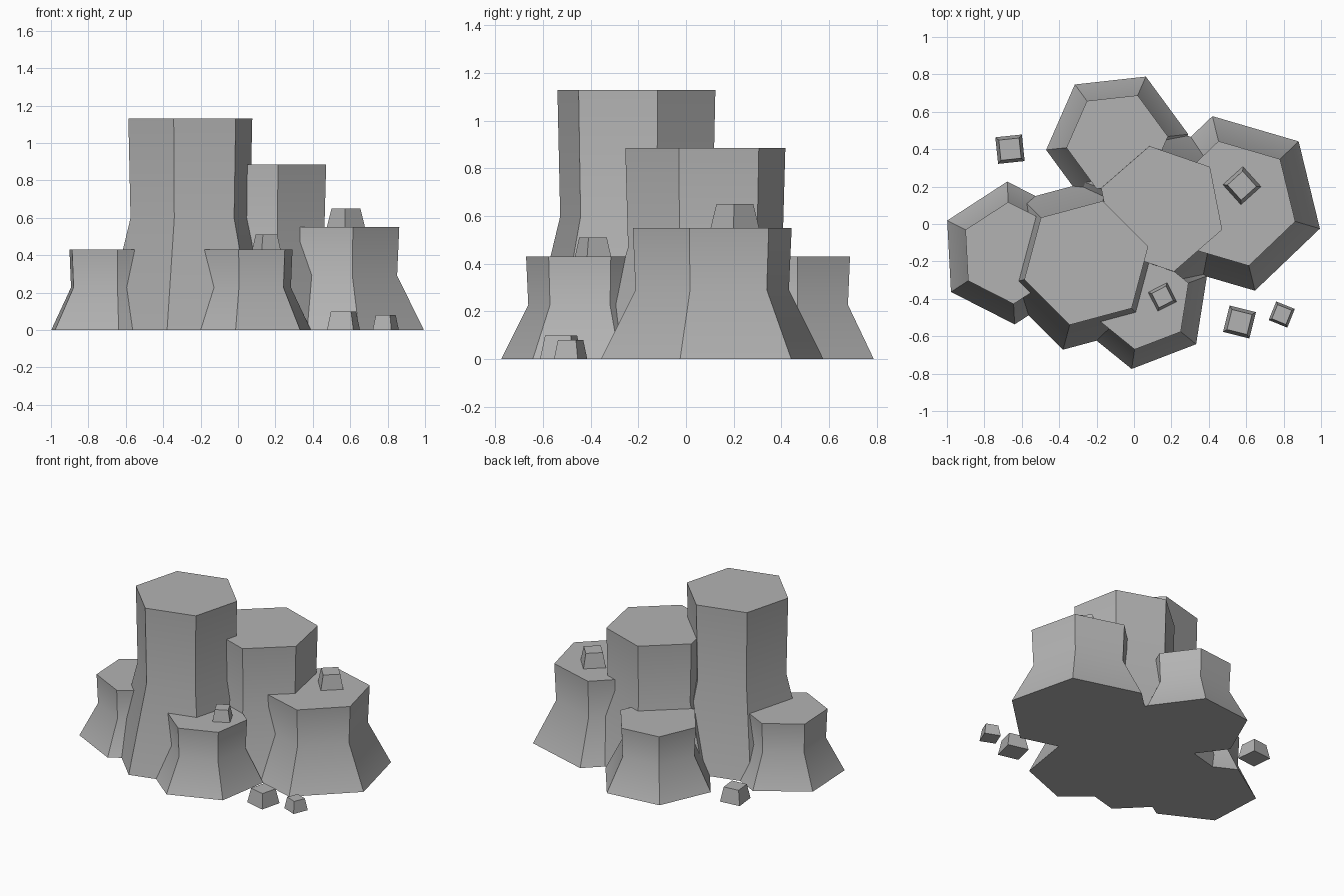
import bpy
import bmesh
from math import cos, sin, radians

cube = bpy.data.objects.get("Cube")
if cube:
    bpy.data.objects.remove(cube, do_unlink=True)

# One plain stone colour
stone = bpy.data.materials.new("grey_stone")
stone.use_nodes = True
GREY = (0.45, 0.45, 0.45, 1.0)
stone.diffuse_color = GREY
stone.node_tree.nodes["Principled BSDF"].inputs["Base Color"].default_value = GREY


def prism(name, sides, x, y, angle, rings):
    """Closed polygonal stack; rings are (radius, height) from bottom to top."""
    bm = bmesh.new()
    loops = []
    for radius, z in rings:
        turns = [radians(angle + 360 * i / sides) for i in range(sides)]
        loops.append([bm.verts.new((x + radius * cos(t), y + radius * sin(t), z))
                      for t in turns])
    for low, high in zip(loops, loops[1:]):
        for i in range(sides):
            j = (i + 1) % sides
            bm.faces.new((low[i], low[j], high[j], high[i]))
    bm.faces.new(loops[0][::-1])
    bm.faces.new(loops[-1])
    mesh = bpy.data.meshes.new(name)
    bm.to_mesh(mesh)
    bm.free()
    mesh.materials.append(stone)
    obj = bpy.data.objects.new(name, mesh)
    bpy.context.collection.objects.link(obj)
    return obj


def column(name, x, y, radius, angle, height):
    """Hexagonal column with a slight waist and a flared foot."""
    obj = prism(name, 6, x, y, angle,
                [(radius * 1.4, 0), (radius * 0.965, height * 0.53), (radius, height)])
    bpy.ops.object.select_all(action='DESELECT')
    obj.select_set(True)
    bpy.context.view_layer.objects.active = obj
    bpy.ops.object.shade_smooth_by_angle(angle=radians(40))


def rock(name, x, y, radius, angle, base, height):
    """Small four-sided tapered stone."""
    prism(name, 4, x, y, angle, [(radius, base), (radius * 0.76, base + height)])


# Cluster of columns
column("tall_column", -0.255, -0.208, 0.343, 15, 1.13)
column("middle_column", 0.148, 0.081, 0.342, 41, 0.885)
column("left_side_column", 0.533, 0.11, 0.343, 43.7, 0.55)
column("front_column", 0.045, -0.41, 0.264, 21, 0.43)
column("back_column", -0.09, 0.438, 0.273, 6.3, 0.43)
column("right_side_column", -0.658, -0.155, 0.273, 33, 0.43)

# Loose stones on the columns and on the ground
rock("stone_on_left_column", 0.577, 0.205, 0.102, -3, 0.55, 0.10)
rock("stone_on_front_column", 0.152, -0.39, 0.08, -18, 0.43, 0.08)
rock("front_stone_large", 0.564, -0.524, 0.103, 31, 0, 0.10)
rock("front_stone_small", 0.79, -0.484, 0.076, 23, 0, 0.08)
rock("back_stone", -0.663, 0.40, 0.101, 51, 0, 0.10)
